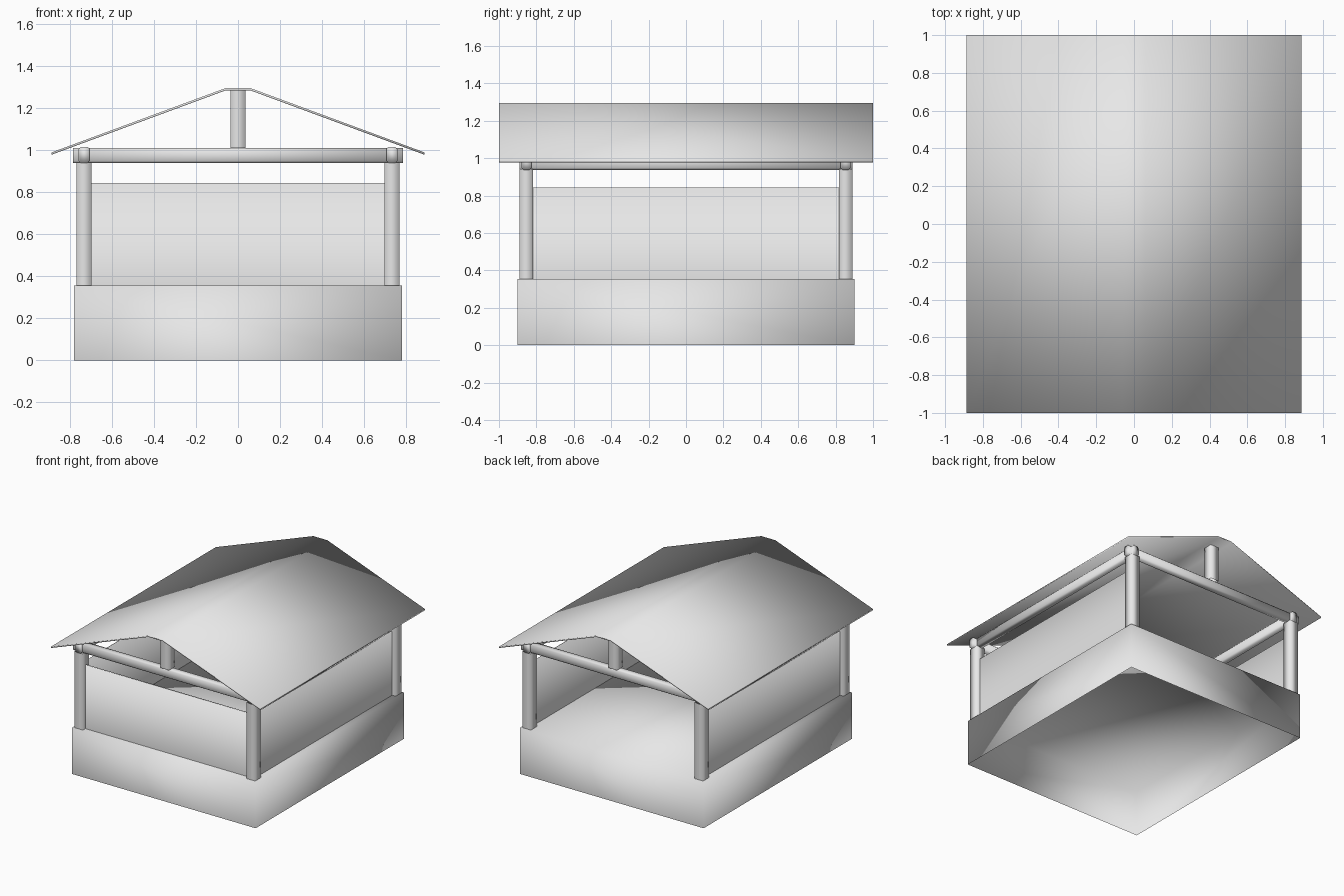
import bpy
import bmesh
from mathutils import Vector

old = bpy.data.objects.get("Cube")
if old:
    bpy.data.objects.remove(old, do_unlink=True)

# Single plain material
grey = bpy.data.materials.new("light grey")
grey.use_nodes = True
grey.diffuse_color = (0.8, 0.8, 0.8, 1)
grey.node_tree.nodes["Principled BSDF"].inputs["Base Color"].default_value = (0.8, 0.8, 0.8, 1)


def finish(name, bm):
    """Turn a bmesh into a fully smooth-shaded object."""
    for face in bm.faces:
        face.smooth = True
    mesh = bpy.data.meshes.new(name)
    bm.to_mesh(mesh)
    bm.free()
    mesh.materials.append(grey)
    obj = bpy.data.objects.new(name, mesh)
    bpy.context.collection.objects.link(obj)


def box(name, low, high, open_sides=(), chamfer_axis=None):
    """Box between two corners; sides facing the open directions are left out."""
    low, high = Vector(low), Vector(high)
    bm = bmesh.new()
    bmesh.ops.create_cube(bm, size=1)
    bm.normal_update()
    gone = [f for f in bm.faces
            if any(f.normal.dot(Vector(d)) > 0.9 for d in open_sides)]
    bmesh.ops.delete(bm, geom=gone, context='FACES_ONLY')
    for v in bm.verts:
        v.co = (low + high) / 2 + v.co * (high - low)
    if chamfer_axis is not None:
        a = chamfer_axis
        long_edges = [e for e in bm.edges
                      if abs(e.verts[0].co[a] - e.verts[1].co[a]) > 0.5]
        bmesh.ops.bevel(bm, geom=long_edges, offset=0.01, segments=1,
                        affect='EDGES')
    finish(name, bm)


UP, DOWN = (0, 0, 1), (0, 0, -1)
LEFT, RIGHT = (1, 0, 0), (-1, 0, 0)
FRONT, BACK = (0, -1, 0), (0, 1, 0)

PX, PY = 0.732, 0.853      # post centres
R = 0.036                  # half width of a post
FLOOR, WALL_TOP = 0.355, 0.843
BEAM_LOW, BEAM_TOP = 0.938, 1.01
T = 0.006                  # half thickness of a wall
B = 0.026                  # half width of a beam

# Base: floor and four sides, hollow underneath
box("base", (-0.78, -0.9, 0), (0.78, 0.9, FLOOR), [DOWN])

# Corner posts
for sx, side in ((-1, "right"), (1, "left")):
    for sy, end in ((-1, "front"), (1, "back")):
        x, y = sx * PX, sy * PY
        box(f"{end}_{side}_post", (x - R, y - R, FLOOR),
            (x + R, y + R, BEAM_LOW + 0.003), [UP, DOWN])

# Cross beams with the short ridge posts standing on them
for sy, end in ((-1, "front"), (1, "back")):
    y = sy * PY
    box(f"{end}_beam", (-0.785, y - B, BEAM_LOW), (0.785, y + B, BEAM_TOP),
        chamfer_axis=0)
    box(f"{end}_ridge_post", (-R, y - R, BEAM_TOP), (R, y + R, 1.285), [UP, DOWN])

# Side beams and side walls
for sx, side in ((-1, "right"), (1, "left")):
    x = sx * PX
    box(f"{side}_beam", (x - B, -0.89, BEAM_LOW), (x + B, 0.89, BEAM_TOP + 0.005),
        chamfer_axis=1)
    box(f"{side}_wall", (x - T, -PY + R, FLOOR), (x + T, PY - R, WALL_TOP),
        [DOWN, FRONT, BACK])

# Front wall; the back stays open
box("front_wall", (-PX + R, -PY - T, FLOOR), (PX - R, -PY + T, WALL_TOP),
    [DOWN, LEFT, RIGHT])

# Thin roof with a narrow flat ridge
top = [(-0.888, 0.988), (-0.06, 1.294), (0.06, 1.294), (0.888, 0.988)]
bm = bmesh.new()
rings = []
for x, z in top:
    rings.append([bm.verts.new((x, y, z - drop))
                  for y, drop in ((-1, 0), (1, 0), (1, 0.011), (-1, 0.011))])
for a, b in zip(rings, rings[1:]):
    for i in range(4):
        j = (i + 1) % 4
        bm.faces.new((a[i], a[j], b[j], b[i]))
bm.faces.new(rings[0])
bm.faces.new(rings[-1])
bmesh.ops.recalc_face_normals(bm, faces=bm.faces)
finish("roof", bm)
